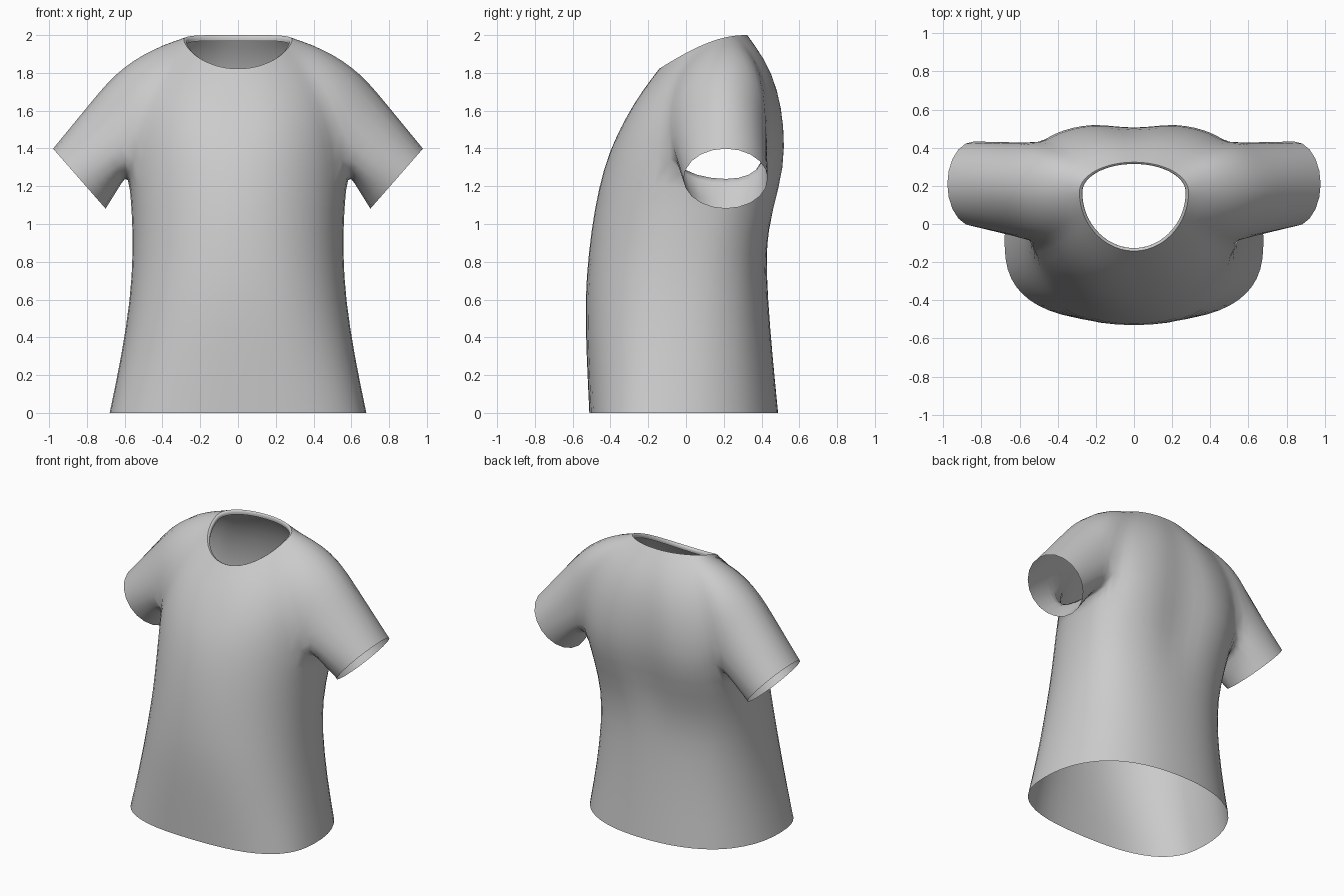
import bpy, bmesh
from math import sin, cos, radians, pi, exp
from mathutils import Vector as V

if "Cube" in bpy.data.objects:
    bpy.data.objects.remove(bpy.data.objects["Cube"])


def arc(deg, a, cy, yf, yb, pf=2.0, pb=2.0):
    """Point on a superellipse with separate front and back depths."""
    p, d = (pf, yf - cy) if deg < 0 else (pb, yb - cy)
    c, s = max(0.0, cos(radians(deg))), abs(sin(radians(deg)))
    x = 0.0 if abs(deg) == 90 else a * c ** (2 / p)
    return x, cy + d * s ** (2 / p)


def lerp_keys(i, keys):
    for (i0, v0), (i1, v1) in zip(keys, keys[1:]):
        if i <= i1:
            return V(v0).lerp(V(v1), (i - i0) / (i1 - i0))


def strip(bm, r0, r1, closed=False):
    n = len(r0)
    for i in range(n if closed else n - 1):
        k = (i + 1) % n
        bm.faces.new((r0[i], r0[k], r1[k], r1[i]))


def finish(bm, name):
    bmesh.ops.recalc_face_normals(bm, faces=bm.faces)
    # make sure the outside faces outward
    if sum((f.normal.x * f.calc_center_median().x * f.calc_area()) for f in bm.faces) < 0 and name == "shirt":
        bmesh.ops.reverse_faces(bm, faces=bm.faces)
    me = bpy.data.meshes.new(name)
    bm.to_mesh(me)
    bm.free()
    for p in me.polygons:
        p.use_smooth = True
    ob = bpy.data.objects.new(name, me)
    bpy.context.collection.objects.link(ob)
    m = ob.modifiers.new("mirror", 'MIRROR')
    m.use_clip = True
    s = ob.modifiers.new("smooth", 'SUBSURF')
    s.levels = s.render_levels = 1
    return ob


# torso rings, right half, front centre to back centre
BODY_ANG = [-90, -76, -62, -48, -35, -22, -9, 5, 20, 36, 47, 58, 69, 80, 90]
RINGS = [  # z, half width, side y, front y, back y, front power, back power
    (0.00, .685, -.08, -.515, .49, 2.7, 2.3),
    (0.30, .622, -.05, -.53, .46, 2.5, 2.3),
    (0.60, .575, -.02, -.54, .435, 2.3, 2.4),
    (0.85, .560, .02, -.52, .425, 2.15, 2.5),
    (1.08, .567, .08, -.49, .475, 2.1, 2.7),
    (1.30, .585, .15, -.44, .535, 2.1, 3.0)]
ARMPIT_DZ = {4: .02, 5: .05, 6: -.01, 7: -.03, 8: -.01, 9: .06, 10: .02}
bm = bmesh.new()
rows = []
for z, *prm in RINGS:
    row = []
    for j, a in enumerate(BODY_ANG):
        x, y = arc(a, *prm)
        if a > 0 and z > 1:
            y -= .04 * exp(-(x / .12) ** 2)      # spine groove
        dz = ARMPIT_DZ.get(j, 0) if z == 1.3 else 0
        row.append(bm.verts.new((x, y, z + dz)))
    rows.append(row)
for r0, r1 in zip(rows, rows[1:]):
    strip(bm, r0, r1)

# sleeve head over the shoulder joins front and back chest
head = [bm.verts.new(p) for p in ((.61, -.08, 1.51), (.665, .03, 1.69), (.70, .2, 1.78),
                                  (.67, .36, 1.70), (.61, .44, 1.54))]
top = rows[-1]
yoke = [top[:6] + head + top[9:]]

# neck opening
NECK_ANG = [-90, -76, -62, -48, -35, -24, -14, -4, 6, 18, 30, 42, 52, 62, 71, 80, 90]
neck = []
for a in NECK_ANG:
    x, y = arc(a, .288, .17, -.145, .325)
    neck.append(V((x, y, 1.82 + .18 * sin(pi / 2 * min(1, (y + .145) / .46)))))

# yoke: curved columns from chest and sleeve head up to the neck
BULGE = [(0, (0, -.04, .03)), (5, (.08, -.13, .06)), (8, (.03, 0, .05)),
         (11, (.13, .13, .13)), (16, (0, .13, .12))]
base = [v.co.copy() for v in yoke[0]]
for t in (.25, .5, .75, 1):
    row = []
    for i, (a, n) in enumerate(zip(base, neck)):
        c = (a + n) / 2 + lerp_keys(i, BULGE)
        row.append(bm.verts.new(a * (1 - t) ** 2 + c * 2 * t * (1 - t) + n * t * t))
    yoke.append(row)
for r0, r1 in zip(yoke, yoke[1:]):
    strip(bm, r0, r1)

# sleeve tube from armhole to cuff
hole = yoke[0][5:12] + [top[8], top[7], top[6]]
prev = hole
for t in (1 / 3, 2 / 3, 1):
    ring = []
    for k, v in enumerate(hole):
        g = radians(-108 + 36 * k)
        cuff = V((.84, .21, 1.24)) + V((.14, 0, .16)) * 1.06 * cos(g) + V((0, .238, 0)) * sin(g)
        ring.append(bm.verts.new(v.co.lerp(cuff, t)))
    strip(bm, prev, ring, True)
    prev = ring
finish(bm, "shirt")

# folded rim inside the neck
bm = bmesh.new()
rim = []
for s, dz in ((1, 0), (.94, -.005), (.95, -.03)):
    rim.append([bm.verts.new((p.x * s, .15 + (p.y - .15) * s, p.z + dz)) for p in neck])
for r0, r1 in zip(rim, rim[1:]):
    strip(bm, r0, r1)
finish(bm, "neck_rim")
